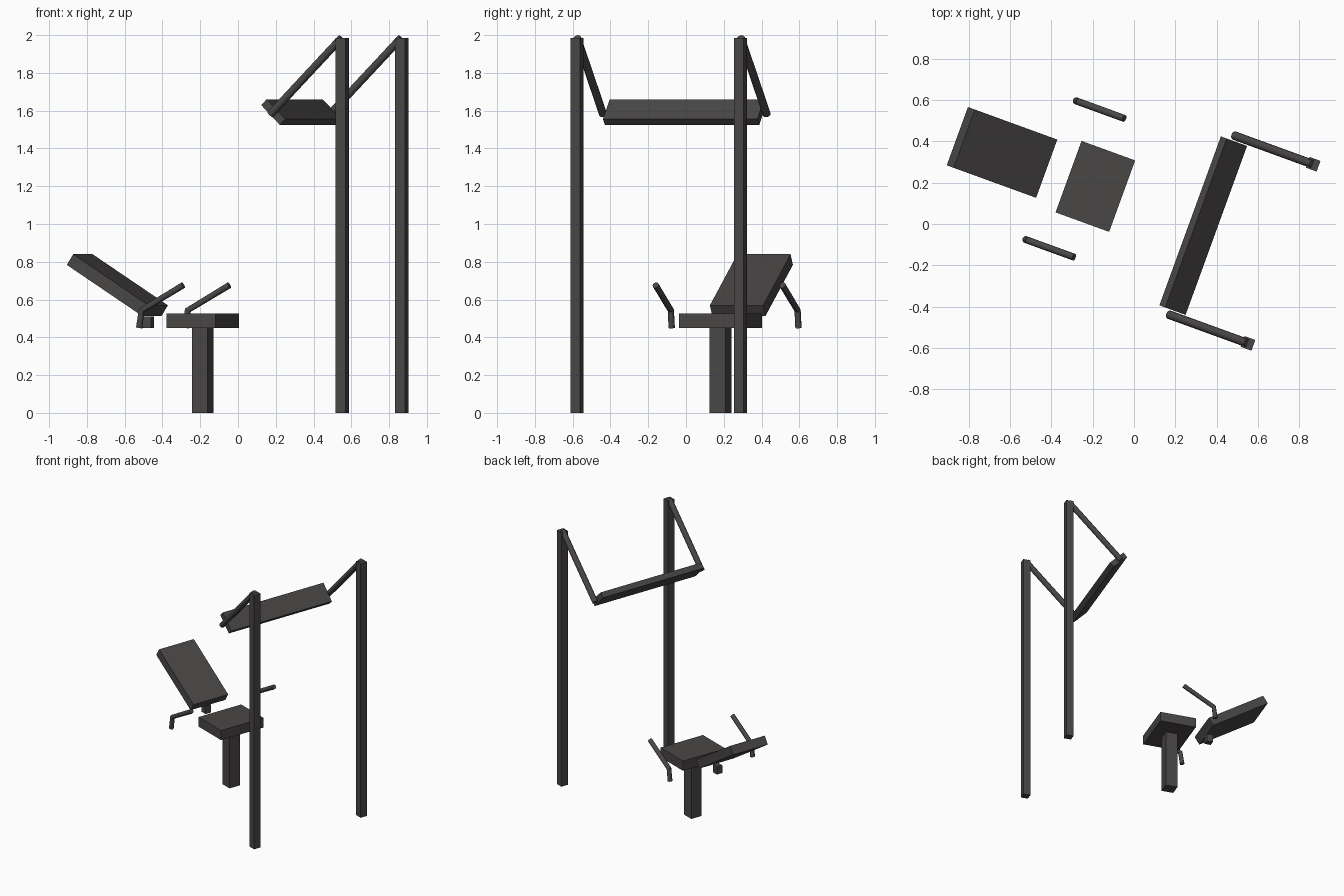
import bpy
import math
from mathutils import Matrix, Vector

cube = bpy.data.objects.get("Cube")
if cube:
    bpy.data.objects.remove(cube, do_unlink=True)

# The whole set is turned about the vertical axis; parts are laid out as
# (forward, sideways, up) in that turned frame around its middle line.
TURN = Matrix.Rotation(math.radians(-20), 4, 'Z')
MID = 0.107

grey = bpy.data.materials.new("dark warm grey")
colour = (0.068, 0.061, 0.061, 1)
grey.use_nodes = True
grey.diffuse_color = colour
grey.node_tree.nodes["Principled BSDF"].inputs["Base Color"].default_value = colour


def box(name, forward, side, up, size, tilt=0):
    """Box centred at a point, tilted about its sideways axis."""
    bpy.ops.mesh.primitive_cube_add(size=1)
    obj = bpy.context.object
    obj.name = name
    place = TURN @ Matrix.Translation((forward, MID + side, up))
    place = place @ Matrix.Rotation(math.radians(tilt), 4, 'Y')
    obj.data.transform(place @ Matrix.Diagonal(Vector((*size, 1))))
    obj.data.materials.append(grey)
    return obj


def tube(name, path, side, radius):
    """Round bar along a (forward, up) path at one sideways offset."""
    curve = bpy.data.curves.new(name, 'CURVE')
    curve.dimensions = '3D'
    curve.bevel_depth = radius
    curve.bevel_resolution = 4
    curve.use_fill_caps = True
    spline = curve.splines.new('POLY')
    spline.points.add(len(path) - 1)
    for point, (forward, up) in zip(spline.points, path):
        point.co = (*(TURN @ Vector((forward, MID + side, up))), 1)
    source = bpy.data.objects.new(name + "_path", curve)
    bpy.context.collection.objects.link(source)
    bpy.context.view_layer.update()
    deps = bpy.context.evaluated_depsgraph_get()
    mesh = bpy.data.meshes.new_from_object(source.evaluated_get(deps))
    bpy.data.objects.remove(source, do_unlink=True)
    obj = bpy.data.objects.new(name, mesh)
    bpy.context.collection.objects.link(obj)
    mesh.materials.clear()
    mesh.materials.append(grey)
    bpy.ops.object.select_all(action='DESELECT')
    obj.select_set(True)
    bpy.context.view_layer.objects.active = obj
    bpy.ops.object.shade_smooth_by_angle(angle=math.radians(35))
    return obj


# Chair
box("seat", -0.238, 0, 0.4875, (0.276, 0.368, 0.075))
box("seat_pedestal", -0.238, 0, 0.225, (0.09, 0.09, 0.45))
box("backrest", -0.7185, 0, 0.6765, (0.503, 0.30, 0.067), 32.5)
box("backrest_block", -0.544, 0, 0.48, (0.047, 0.047, 0.06))

# Tilted panel carried between the posts
box("panel", 0.3175, 0, 1.5925, (0.148, 0.87, 0.043), 45)

# Paired parts
for label, sign in (("right", -1), ("left", 1)):
    tube(label + "_armrest", [(-0.466, 0.45), (-0.452, 0.543), (-0.218, 0.676)],
         sign * 0.357, 0.017)
    box(label + "_post", 0.716, sign * 0.461, 0.9925, (0.055, 0.055, 1.985))
    tube(label + "_panel_arm", [(0.31, 1.58), (0.712, 1.985)], sign * 0.461, 0.021)
